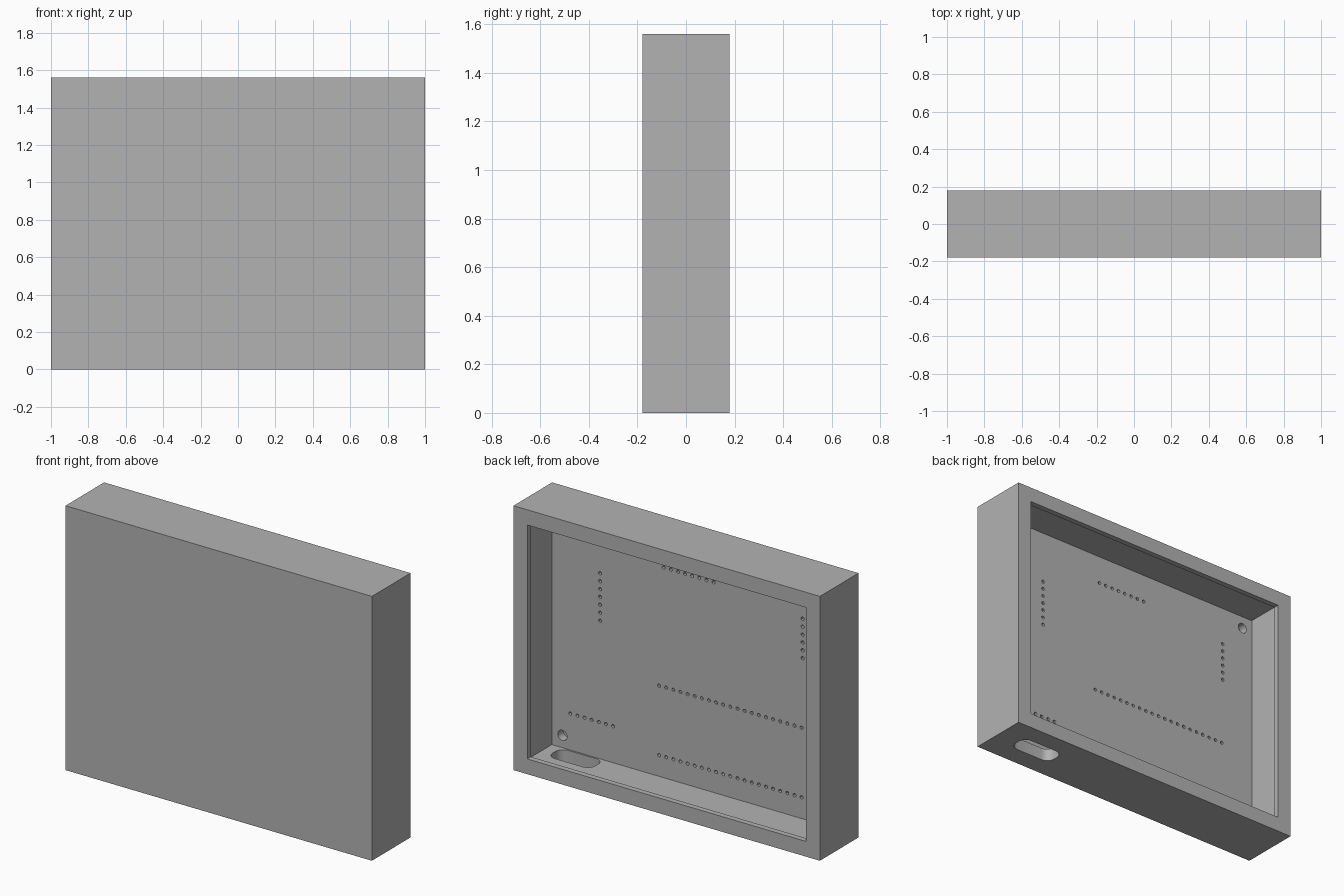
import bpy
import bmesh
from math import pi
from mathutils import Matrix, Vector

if "Cube" in bpy.data.objects:
    bpy.data.objects.remove(bpy.data.objects["Cube"], do_unlink=True)

WIDTH, DEPTH, HEIGHT = 2.0, 0.36, 1.56
WALL, LIP_INSET, LIP_DEPTH = 0.075, 0.09, 0.033
PANEL_Y = -0.07          # inner face of the front panel
BACK_Y = DEPTH / 2
PITCH = 0.0465           # spacing of the small holes

grey = bpy.data.materials.new("plain grey")
grey.use_nodes = True
colour = (0.45, 0.45, 0.45, 1)
grey.diffuse_color = colour
grey.node_tree.nodes["Principled BSDF"].inputs["Base Color"].default_value = colour


def add_box(bm, low, high):
    low, high = Vector(low), Vector(high)
    size = Matrix.Diagonal((*(high - low), 1))
    bmesh.ops.create_cube(bm, size=1, matrix=Matrix.Translation((low + high) / 2) @ size)


def add_drill(bm, x, z, radius, depth, sides):
    # Cylinder along y that sinks into the panel by the given depth
    length = depth + 0.02
    place = Matrix.Translation((x, PANEL_Y - depth + length / 2, z))
    bmesh.ops.create_cone(bm, cap_ends=True, segments=sides, radius1=radius, radius2=radius,
                          depth=length, matrix=place @ Matrix.Rotation(pi / 2, 4, "X"))


def to_object(bm, name):
    bmesh.ops.recalc_face_normals(bm, faces=bm.faces)
    mesh = bpy.data.meshes.new(name)
    bm.to_mesh(mesh)
    bm.free()
    mesh.materials.append(grey)
    obj = bpy.data.objects.new(name, mesh)
    bpy.context.collection.objects.link(obj)
    return obj


def carve(target, bm):
    # Subtract the cutter, bake the result and discard the cutter
    cutter = to_object(bm, "cutter")
    cutter.hide_render = True
    mod = target.modifiers.new("carve", "BOOLEAN")
    mod.operation, mod.solver, mod.object = "DIFFERENCE", "EXACT", cutter
    graph = bpy.context.evaluated_depsgraph_get()
    mesh = bpy.data.meshes.new_from_object(target.evaluated_get(graph))
    target.modifiers.clear()
    target.data = mesh
    bpy.data.objects.remove(cutter, do_unlink=True)


# Solid enclosure block
bm = bmesh.new()
add_box(bm, (-WIDTH / 2, -DEPTH / 2, 0), (WIDTH / 2, BACK_Y, HEIGHT))
enclosure = to_object(bm, "enclosure")

# Inner cavity, then the smaller back opening that leaves a thin lip
for inset, y0, y1 in ((WALL, PANEL_Y, BACK_Y - LIP_DEPTH),
                      (LIP_INSET, 0, BACK_Y + 0.1)):
    bm = bmesh.new()
    add_box(bm, (inset - WIDTH / 2, y0, inset), (WIDTH / 2 - inset, y1, HEIGHT - inset))
    carve(enclosure, bm)

# Cable slot with rounded corners through the floor
bm = bmesh.new()
add_box(bm, (0.58, -0.06, -0.05), (0.86, 0.065, 0.15))
uprights = [e for e in bm.edges if abs(e.verts[0].co.z - e.verts[1].co.z) > 0.1]
bmesh.ops.bevel(bm, geom=uprights, offset=0.05, segments=6, profile=0.5, affect="EDGES")
carve(enclosure, bm)

# Rows of small holes: start x, start z, step direction, count
rows = ((0.61, 1.17, (0, -1), 7), (-0.712, 1.255, (0, -1), 6),
        (0.195, 1.315, (-1, 0), 8), (0.805, 0.29, (-1, 0), 7),
        (0.225, 0.61, (-1, 0), 21), (0.225, 0.2, (-1, 0), 21))
bm = bmesh.new()
for x, z, (dx, dz), count in rows:
    for i in range(count):
        add_drill(bm, x + dx * i * PITCH, z + dz * i * PITCH, 0.01, 0.04, 12)

# Larger hole in each corner of the panel
for x in (-0.856, 0.856):
    for z in (0.148, HEIGHT - 0.148):
        add_drill(bm, x, z, 0.03, 0.05, 24)
carve(enclosure, bm)

# Smooth the round walls and keep every hard edge
bpy.ops.object.select_all(action="DESELECT")
enclosure.select_set(True)
bpy.context.view_layer.objects.active = enclosure
bpy.ops.object.shade_smooth_by_angle(angle=pi / 6)
